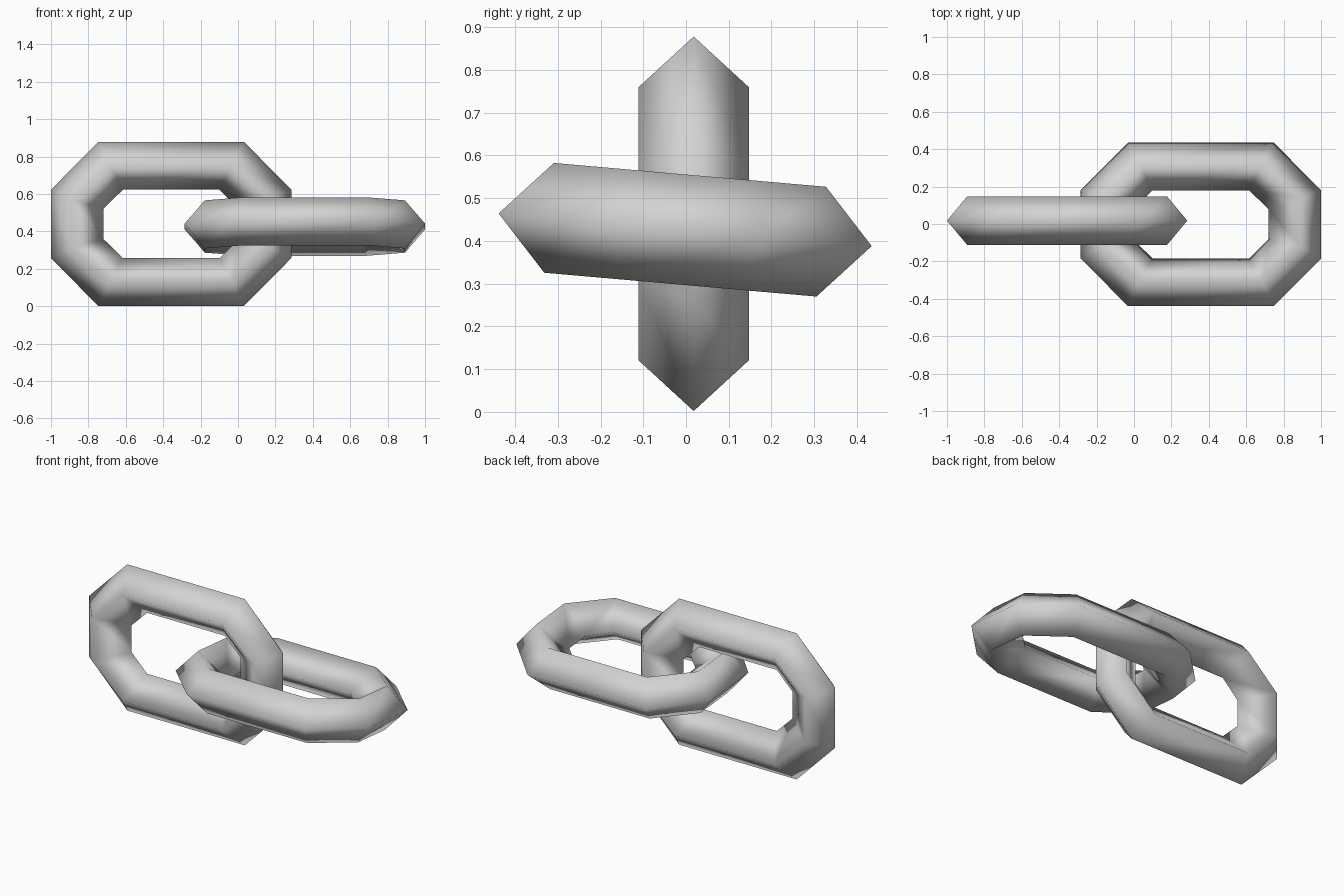
import bpy
import bmesh
from math import radians

cube = bpy.data.objects.get("Cube")
if cube:
    bpy.data.objects.remove(cube, do_unlink=True)

# One plain metal colour
metal = bpy.data.materials.new("grey_metal")
metal.use_nodes = True
GREY = (0.65, 0.65, 0.65, 1)
metal.diffuse_color = GREY
metal.node_tree.nodes["Principled BSDF"].inputs["Base Color"].default_value = GREY


def octagon(bm, end_x, end_y, side_x, side_y, z):
    """Ring of eight vertices: short ends at end_x, long sides at side_y."""
    quarter = [(end_x, end_y), (side_x, side_y)]
    half = quarter + [(-x, y) for x, y in reversed(quarter)]
    ring = half + [(-x, -y) for x, y in half]
    return [bm.verts.new((x, y, z)) for x, y in ring]


def chain_link(name, location, tilt):
    """Octagonal link with a four-sided, diamond-shaped cross-section."""
    bm = bmesh.new()
    rings = [
        octagon(bm, 0.6425, 0.183, 0.39, 0.4385, 0),     # outer ridge
        octagon(bm, 0.535, 0.13, 0.33, 0.32, 0.129),     # upper ridge
        octagon(bm, 0.3625, 0.08, 0.258, 0.183, 0),      # inner ridge
        octagon(bm, 0.535, 0.13, 0.33, 0.32, -0.129),    # lower ridge
    ]
    for a, b in zip(rings, rings[1:] + rings[:1]):
        for i in range(8):
            j = (i + 1) % 8
            bm.faces.new((a[i], a[j], b[j], b[i]))
    bmesh.ops.recalc_face_normals(bm, faces=bm.faces)
    for face in bm.faces:
        face.smooth = True
    mesh = bpy.data.meshes.new(name)
    bm.to_mesh(mesh)
    bm.free()
    mesh.materials.append(metal)
    link = bpy.data.objects.new(name, mesh)
    link.location = location
    link.rotation_euler.x = radians(tilt)
    bpy.context.collection.objects.link(link)


# Upright link on the right, flat link hooked through it on the left
chain_link("upright_link", (-0.3575, 0.018, 0.44), 90)
chain_link("flat_link", (0.3575, -0.002, 0.426), -5)
